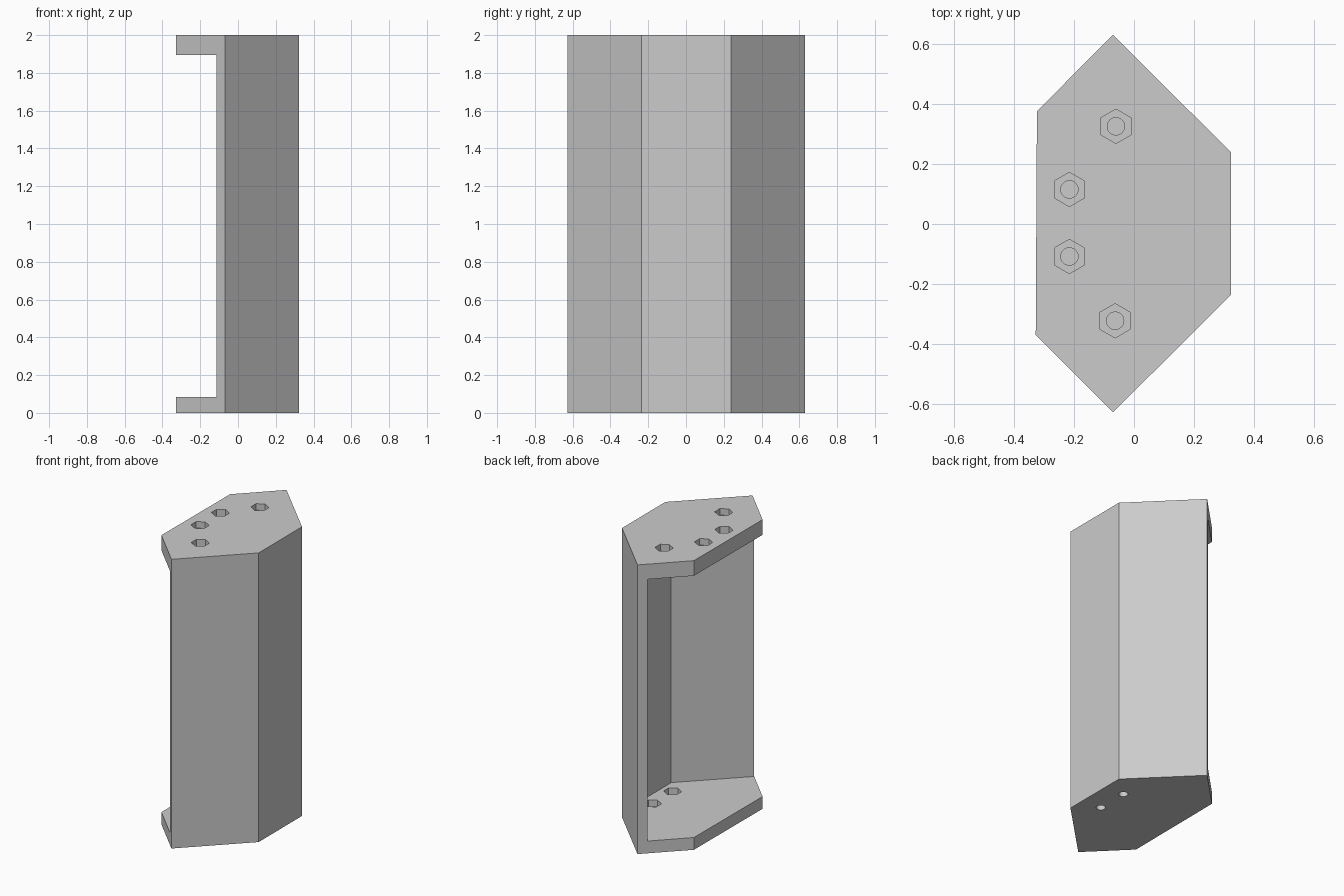
import bpy, bmesh, math

cube = bpy.data.objects.get("Cube")
if cube:
    bpy.data.objects.remove(cube, do_unlink=True)

grey = bpy.data.materials.new("plain grey")
grey.use_nodes = True
grey.diffuse_color = (0.6, 0.6, 0.6, 1)
grey.node_tree.nodes["Principled BSDF"].inputs["Base Color"].default_value = (0.6, 0.6, 0.6, 1)


def prism(name, outline, z0, z1):
    """Extrude a flat outline from z0 up to z1."""
    bm = bmesh.new()
    face = bm.faces.new([bm.verts.new((x, y, z0)) for x, y in outline])
    ext = bmesh.ops.extrude_face_region(bm, geom=[face])["geom"]
    top = [v for v in ext if isinstance(v, bmesh.types.BMVert)]
    bmesh.ops.translate(bm, verts=top, vec=(0, 0, z1 - z0))
    bmesh.ops.recalc_face_normals(bm, faces=bm.faces)
    mesh = bpy.data.meshes.new(name)
    bm.to_mesh(mesh)
    bm.free()
    mesh.materials.append(grey)
    obj = bpy.data.objects.new(name, mesh)
    bpy.context.collection.objects.link(obj)
    return obj


def ring(x, y, radius, sides):
    """Regular polygon with a corner pointing along y."""
    steps = [math.pi / 2 + math.tau * i / sides for i in range(sides)]
    return [(x + radius * math.cos(a), y + radius * math.sin(a)) for a in steps]


def cut(body, cutter):
    """Subtract the cutter and remove it."""
    cutter.hide_render = True
    mod = body.modifiers.new("cut", "BOOLEAN")
    mod.operation = "DIFFERENCE"
    mod.solver = "EXACT"
    mod.object = cutter
    bpy.context.view_layer.objects.active = body
    bpy.ops.object.modifier_apply(modifier=mod.name)
    bpy.data.objects.remove(cutter, do_unlink=True)


# Six-sided body
body = prism("bracket_body", [
    (-0.07, -0.627), (0.323, -0.235), (0.323, 0.238),
    (-0.07, 0.63), (-0.323, 0.375), (-0.327, -0.37)], 0, 2)

# Open cavity leaves the three-sided wall and two end plates
FLOOR, CEILING = 0.085, 1.895
cut(body, prism("cavity", [
    (-0.5, -0.97), (0.26, -0.21), (0.26, 0.21), (-0.5, 0.97)], FLOOR, CEILING))

# Screw holes with hexagonal pockets on the upper side of each plate
top_holes = [(-0.06, 0.325), (-0.215, 0.115), (-0.215, -0.108), (-0.063, -0.322)]
floor_holes = [(0.18, 0.11), (0.18, -0.11)]
POCKET = 0.045
for holes, low, high in ((top_holes, CEILING, 2), (floor_holes, 0, FLOOR)):
    for x, y in holes:
        cut(body, prism("hex_pocket", ring(x, y, 0.057, 6), high - POCKET, high + 0.05))
        cut(body, prism("screw_hole", ring(x, y, 0.029, 32), low - 0.05, high + 0.05))

# Smooth the round holes, keep all other edges sharp
bpy.ops.object.select_all(action="DESELECT")
body.select_set(True)
bpy.context.view_layer.objects.active = body
bpy.ops.object.shade_smooth_by_angle(angle=math.radians(30))
